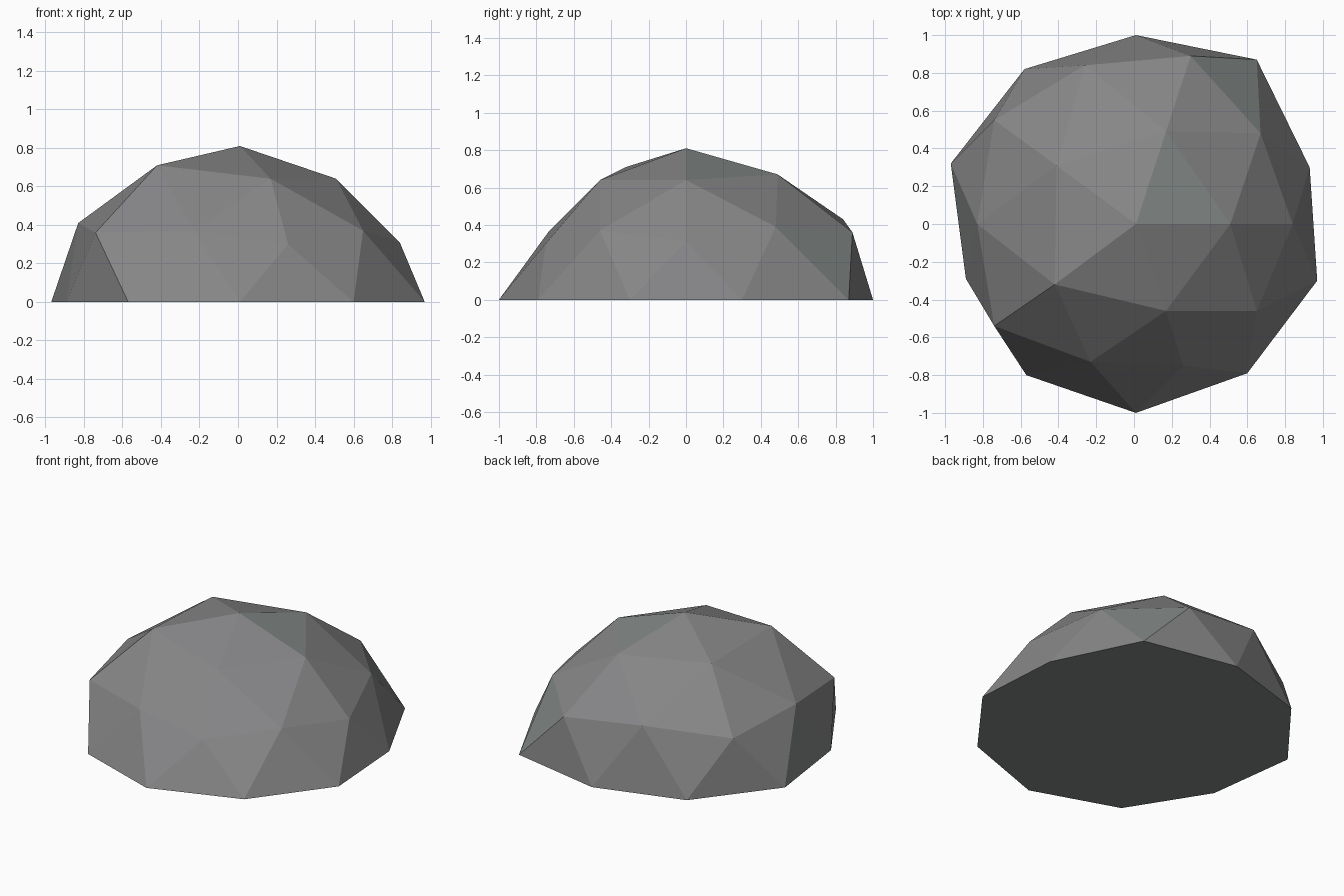
import bpy
import bmesh
from mathutils import Vector

default_cube = bpy.data.objects.get("Cube")
if default_cube:
    bpy.data.objects.remove(default_cube, do_unlink=True)


def make_material(name, colour):
    material = bpy.data.materials.new(name)
    material.use_nodes = True
    material.diffuse_color = colour
    shader = material.node_tree.nodes["Principled BSDF"]
    shader.inputs["Base Color"].default_value = colour
    shader.inputs["Roughness"].default_value = 1
    return material


def nearest(items, position, target):
    """Return the item whose position lies closest to the target."""
    return min(items, key=lambda item: (position(item) - target).length)


# Corners of the weathered stone, from the crown down to the ground outline
crown = [(.01, 0, .81)]
shoulder = [(-.42, -.32, .71), (.17, -.46, .64), (.51, 0, .64),
            (.17, .49, .67), (-.41, .31, .69)]
flank = [(.26, -.75, .3), (-.74, -.54, .36), (-.74, .55, .36),
         (.3, .89, .36), (.84, 0, .31), (-.23, -.73, .37),
         (-.83, 0, .41), (-.26, .84, .43), (.67, .48, .39),
         (.65, -.46, .37)]
ground = [(.01, 1, 0), (-.58, .82, 0), (-.97, .32, 0), (-.89, -.29, 0),
          (-.57, -.8, 0), (.01, -1, 0), (.6, -.79, 0), (.97, -.3, 0),
          (.93, .3, 0), (.65, .87, 0)]

# Upper half of a faceted ball, flattened
bm = bmesh.new()
bmesh.ops.create_icosphere(bm, subdivisions=2, radius=1)
lower_half = [v for v in bm.verts if v.co.z < -.1]
bmesh.ops.delete(bm, geom=lower_half, context="VERTS")
bmesh.ops.scale(bm, vec=(1, 1, .8), verts=bm.verts)

# Push the corners to their weathered places
moves = []
for corner in crown + shoulder + flank + ground:
    target = Vector(corner)
    moves.append((nearest(bm.verts, lambda v: v.co, target), target))
for vertex, target in moves:
    vertex.co = target

# Flat underside
rim = [edge for edge in bm.edges if edge.is_boundary]
bmesh.ops.contextual_create(bm, geom=rim)
bmesh.ops.recalc_face_normals(bm, faces=bm.faces)

# A few facets and the underside have a faintly greener stone
for patch in [(.23, .16, .71), (-.9, .01, .14), (.54, .75, .25), (0, 0, 0)]:
    facet = nearest(bm.faces, lambda f: f.calc_center_median(), Vector(patch))
    facet.material_index = 1
for face in bm.faces:
    face.smooth = False

mesh = bpy.data.meshes.new("boulder")
bm.to_mesh(mesh)
bm.free()
mesh.materials.append(make_material("stone grey", (.24, .24, .245, 1)))
mesh.materials.append(make_material("greenish stone grey", (.225, .245, .24, 1)))
boulder = bpy.data.objects.new("boulder", mesh)
bpy.context.collection.objects.link(boulder)
